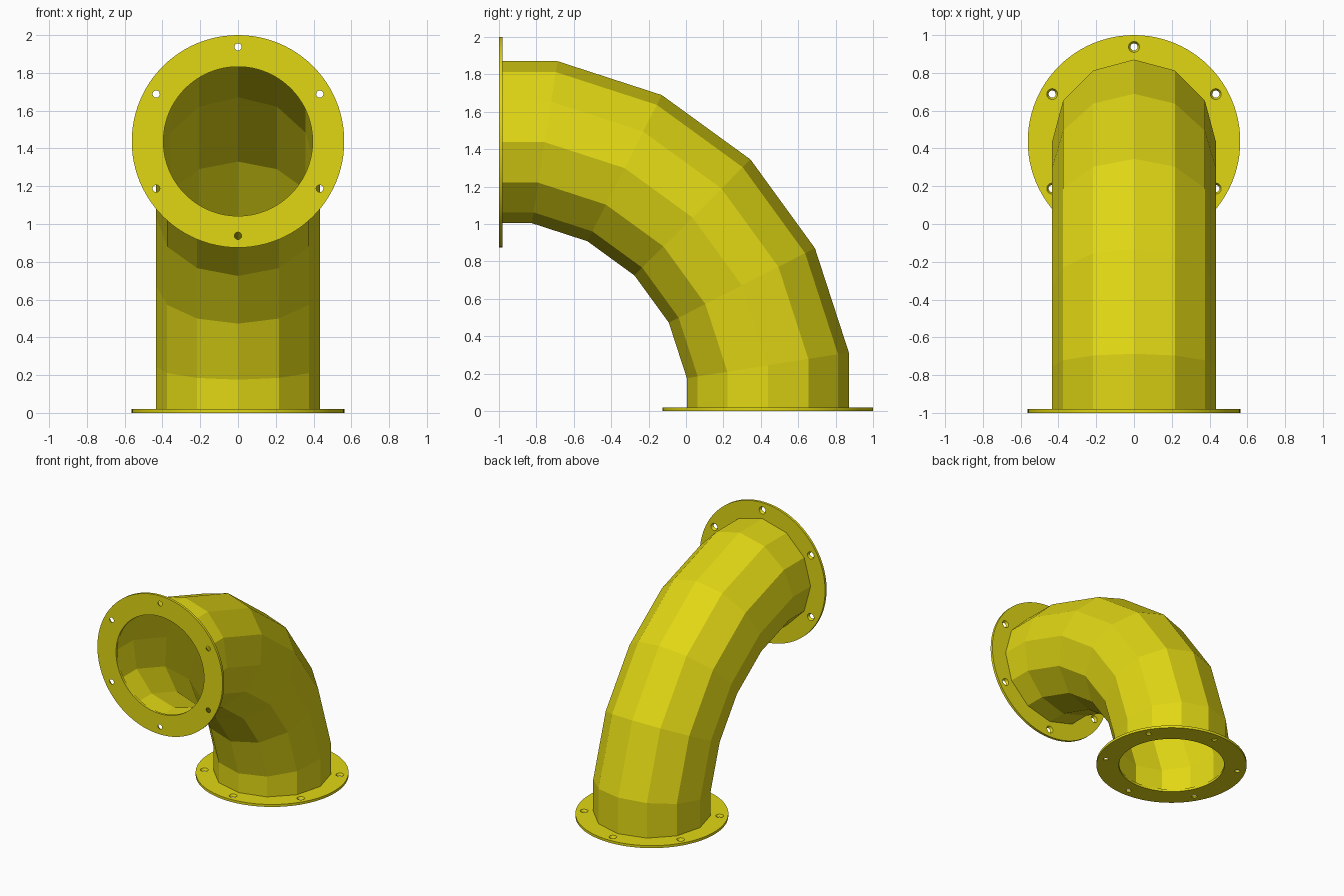
import bpy, bmesh, math

if "Cube" in bpy.data.objects:
    bpy.data.objects.remove(bpy.data.objects["Cube"])

FLANGE_R, BORE_R, THICK = 0.5625, 0.395, 0.02
BOLT_CIRCLE, BOLT_SMALL, BOLT_LARGE = 0.5, 0.019, 0.029
AXIS = 0.4375                 # pipe centre line at the bottom flange
PIPE_OUT, PIPE_IN, SIDES = 0.433, 0.4125, 12
BEND_Y, BEND_Z = -0.98, 0.02  # centre of the bend
BEND_R = AXIS - BEND_Y

yellow = bpy.data.materials.new("yellow paint")
yellow.diffuse_color = (0.75, 0.68, 0.007, 1)
yellow.use_nodes = True
yellow.node_tree.nodes["Principled BSDF"].inputs["Base Color"].default_value = yellow.diffuse_color


def make_object(name, bm):
    bmesh.ops.recalc_face_normals(bm, faces=bm.faces[:])
    mesh = bpy.data.meshes.new(name)
    bm.to_mesh(mesh)
    bm.free()
    mesh.materials.append(yellow)
    obj = bpy.data.objects.new(name, mesh)
    bpy.context.collection.objects.link(obj)
    return obj


def bridge(bm, a, b):
    n = len(a)
    for i in range(n):
        j = (i + 1) % n
        bm.faces.new((a[i], a[j], b[j], b[i]))


def circle(bm, cx, cy, r, z, n):
    return [bm.verts.new((cx + r * math.cos(2 * math.pi * i / n),
                          cy + r * math.sin(2 * math.pi * i / n), z)) for i in range(n)]


# Flange: ring plate with six bolt holes that widen towards the pipe side
def flange(name, location, tilt):
    bm = bmesh.new()
    layers = []
    for z, bolt_r in ((0, BOLT_SMALL), (THICK, BOLT_LARGE)):
        loops = [circle(bm, 0, 0, FLANGE_R, z, 96), circle(bm, 0, 0, BORE_R, z, 96)]
        for k in range(6):
            a = math.radians(90 + 60 * k)
            loops.append(circle(bm, BOLT_CIRCLE * math.cos(a),
                                BOLT_CIRCLE * math.sin(a), bolt_r, z, 24))
        edges = [bm.edges.new((lp[i - 1], lp[i])) for lp in loops for i in range(len(lp))]
        bmesh.ops.triangle_fill(bm, use_beauty=True, edges=edges, normal=(0, 0, 1))
        layers.append(loops)
    for low, high in zip(*layers):
        bridge(bm, low, high)
    obj = make_object(name, bm)
    obj.location = location
    obj.rotation_euler.x = tilt
    bpy.ops.object.select_all(action='DESELECT')
    obj.select_set(True)
    bpy.context.view_layer.objects.active = obj
    bpy.ops.object.shade_smooth_by_angle(angle=math.radians(30))


flange("bottom_flange", (0, AXIS, 0), 0)
flange("front_flange", (0, -1, BEND_Z + BEND_R), math.radians(-90))


# Elbow pipe: five mitred bends of 18 degrees, hollow with a thin wall
def pipe_ring(bm, radius, angle, stretch):
    ring = []
    for i in range(SIDES):
        t = 2 * math.pi * i / SIDES
        d = (BEND_R + radius * math.cos(t)) * stretch
        ring.append(bm.verts.new((radius * math.sin(t),
                                  BEND_Y + d * math.cos(angle),
                                  BEND_Z + d * math.sin(angle))))
    return ring


bm = bmesh.new()
ends = []
for radius in (PIPE_OUT, PIPE_IN):
    rings = []
    for deg in (0, 9, 27, 45, 63, 81, 90):
        stretch = 1 if deg in (0, 90) else 1 / math.cos(math.radians(9))
        rings.append(pipe_ring(bm, radius, math.radians(deg), stretch))
    for a, b in zip(rings, rings[1:]):
        bridge(bm, a, b)
    ends.append((rings[0], rings[-1]))
for outer, inner in zip(*ends):
    bridge(bm, outer, inner)
make_object("elbow_pipe", bm)
